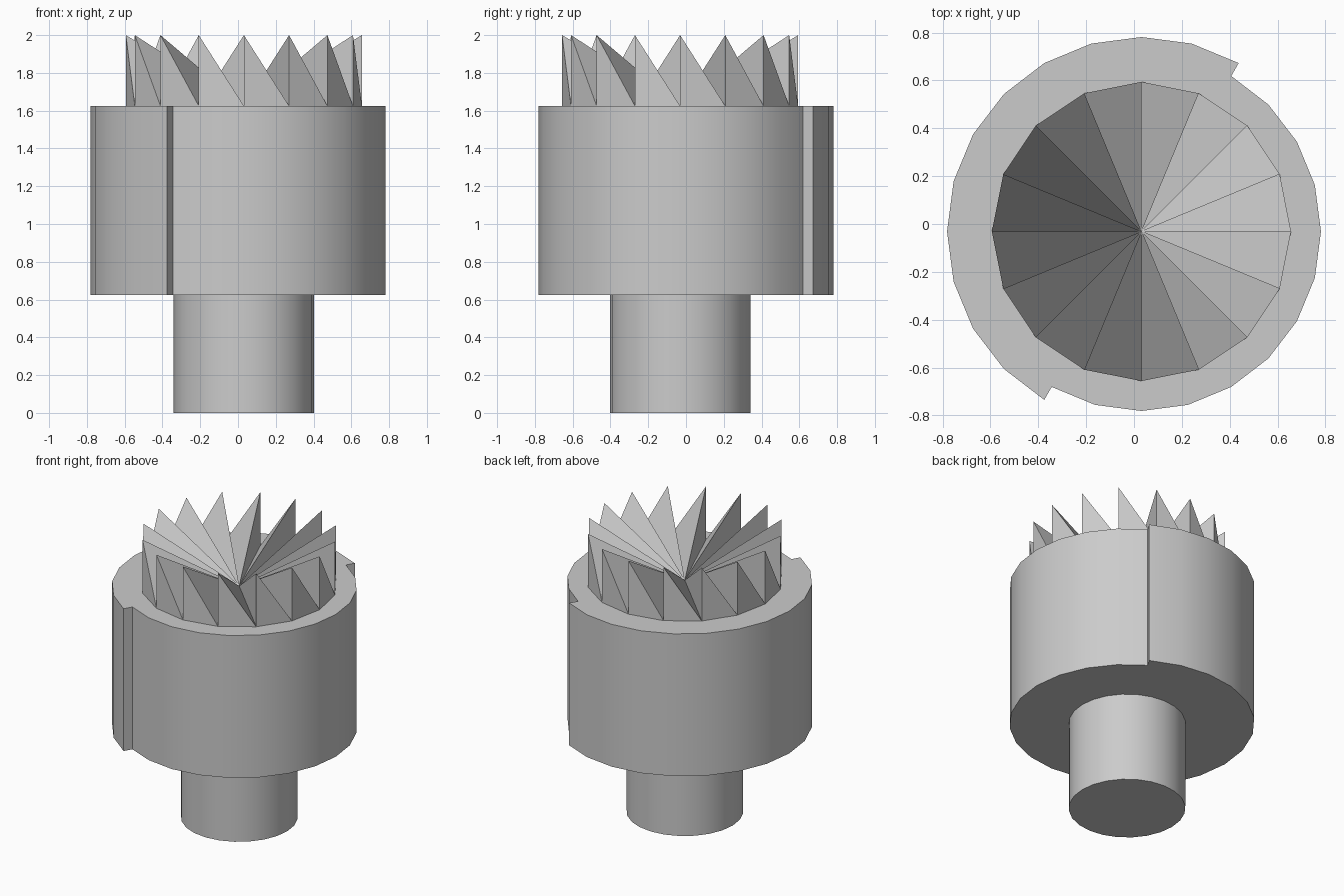
import bpy, bmesh
from math import radians, cos, sin

cube = bpy.data.objects.get("Cube")
if cube:
    bpy.data.objects.remove(cube, do_unlink=True)

AXIS = (0.03125, -0.03125)
SHAFT_TOP, BODY_TOP, TOOTH_TOP = 0.625, 1.625, 2.0

grey = bpy.data.materials.new("plain grey")
grey.use_nodes = True
grey.diffuse_color = (0.6, 0.6, 0.6, 1)
grey.node_tree.nodes["Principled BSDF"].inputs["Base Color"].default_value = (0.6, 0.6, 0.6, 1)


def polar(radius, degrees, z):
    a = radians(degrees)
    return (AXIS[0] + radius * cos(a), AXIS[1] + radius * sin(a), z)


def finish(name, bm, smooth):
    mesh = bpy.data.meshes.new(name)
    bm.to_mesh(mesh)
    bm.free()
    mesh.materials.append(grey)
    obj = bpy.data.objects.new(name, mesh)
    bpy.context.collection.objects.link(obj)
    if smooth:
        bpy.ops.object.select_all(action='DESELECT')
        obj.select_set(True)
        bpy.context.view_layer.objects.active = obj
        bpy.ops.object.shade_smooth_by_angle(angle=radians(30))
    return obj


def prism(name, outline, z0, z1):
    """Extrude a list of (radius, degrees) points between two heights."""
    bm = bmesh.new()
    low = [bm.verts.new(polar(r, a, z0)) for r, a in outline]
    high = [bm.verts.new(polar(r, a, z1)) for r, a in outline]
    bm.faces.new(low[::-1])
    bm.faces.new(high)
    n = len(outline)
    for i in range(n):
        j = (i + 1) % n
        bm.faces.new((low[i], low[j], high[j], high[i]))
    return finish(name, bm, True)


# Shaft
prism("shaft", [(0.372, a) for a in range(0, 360, 15)], 0, SHAFT_TOP)

# Body: two half rounds of different radius, meeting at radial steps
wide = [(0.8125, a) for a in range(60, 241, 15)]
narrow = [(0.75, a) for a in range(240, 421, 15)]
prism("body", wide + narrow, SHAFT_TOP, BODY_TOP)

# Face teeth: ramps falling anticlockwise from an upright radial wall
TEETH, RADIUS = 16, 0.625
bm = bmesh.new()
centre = bm.verts.new(polar(0, 0, BODY_TOP))
angles = [i * 360 / TEETH for i in range(TEETH)]
base = [bm.verts.new(polar(RADIUS, a, BODY_TOP)) for a in angles]
tips = [bm.verts.new(polar(RADIUS, a, TOOTH_TOP)) for a in angles]
for i in range(TEETH):
    j = (i + 1) % TEETH
    bm.faces.new((centre, tips[i], base[j]))    # ramp
    bm.faces.new((base[i], base[j], tips[i]))   # outer wall
    bm.faces.new((centre, base[i], tips[i]))    # radial wall
finish("face_teeth", bm, False)
